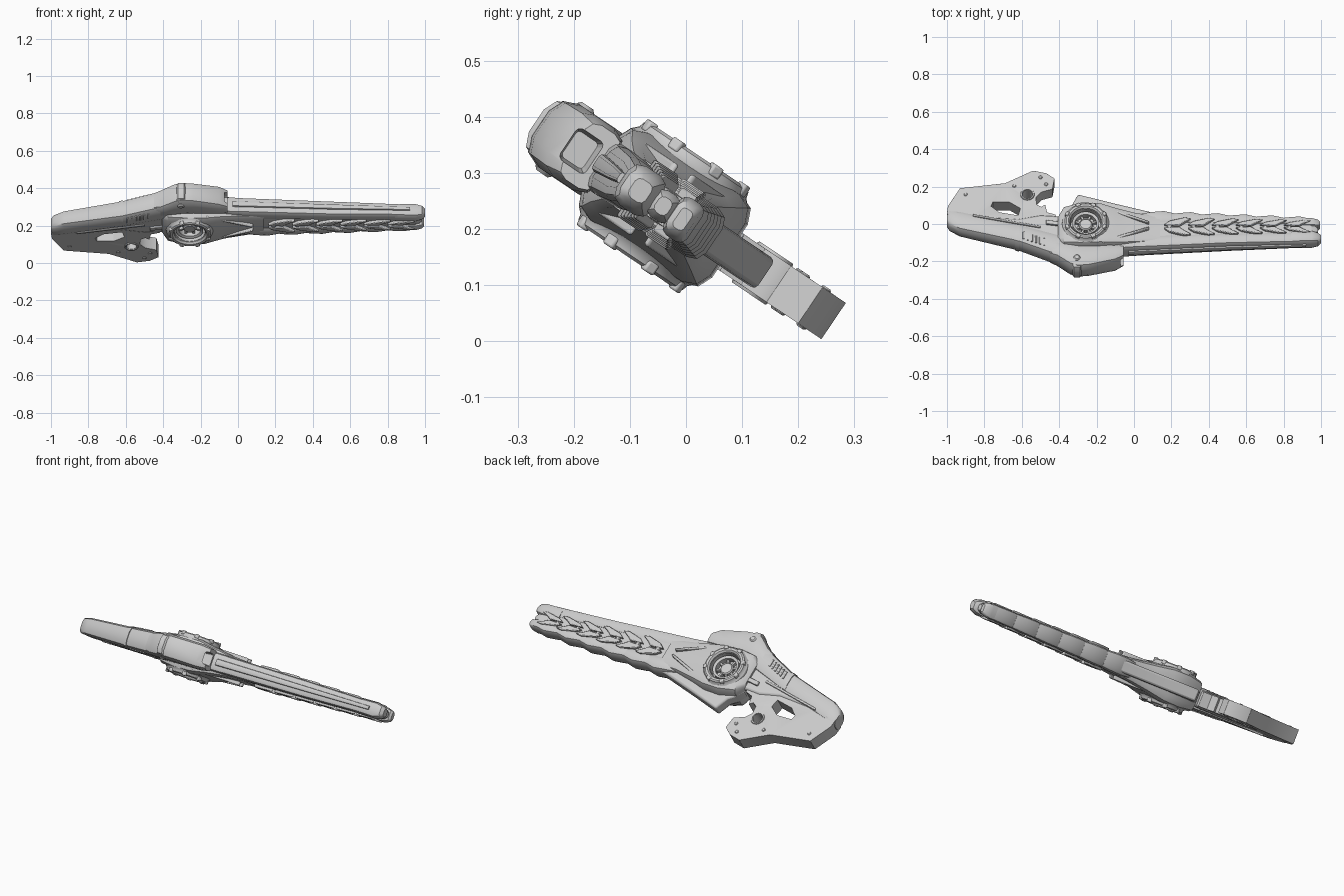
import bpy, bmesh, math
from mathutils import Matrix, Vector

old = bpy.data.objects.get("Cube")
if old:
    bpy.data.objects.remove(old, do_unlink=True)

grey = bpy.data.materials.new("light_grey")
grey.use_nodes = True
grey.diffuse_color = (0.6, 0.6, 0.6, 1)
grey.node_tree.nodes["Principled BSDF"].inputs["Base Color"].default_value = (0.6, 0.6, 0.6, 1)

# Weapon frame: local x along the barrel, local y its "up", local z its thickness
LEAN = math.radians(34)
UP = Vector((0, -math.cos(LEAN), math.sin(LEAN)))
SIDE = Vector((1, 0, 0)).cross(UP)
FRAME = Matrix.Translation(-0.177 * SIDE) @ Matrix((
    (1, 0, 0, 0), (0, UP.y, SIDE.y, 0), (0, UP.z, SIDE.z, 0), (0, 0, 0, 1)))


def finish(name, bm, bevel=0.0, cutters=(), helper=False):
    bmesh.ops.recalc_face_normals(bm, faces=bm.faces)
    mesh = bpy.data.meshes.new(name)
    bm.to_mesh(mesh)
    bm.free()
    mesh.materials.append(grey)
    ob = bpy.data.objects.new(name, mesh)
    bpy.context.scene.collection.objects.link(ob)
    ob.matrix_world = FRAME
    if helper:
        ob.hide_render = True
        ob.hide_set(True)
        return ob
    for c in cutters:
        m = ob.modifiers.new("cut", "BOOLEAN")
        m.operation, m.solver, m.object = "DIFFERENCE", "EXACT", c
    if bevel:
        m = ob.modifiers.new("bevel", "BEVEL")
        m.width, m.segments, m.limit_method = bevel, 2, "ANGLE"
        m.angle_limit = math.radians(40)
    bpy.ops.object.select_all(action="DESELECT")
    ob.select_set(True)
    bpy.context.view_layer.objects.active = ob
    bpy.ops.object.shade_smooth_by_angle(angle=math.radians(32))
    return ob


def plate(name, pts, half, bevel=0.01, z=0.0, **kw):
    """Outline in the side plane, extruded through the thickness."""
    bm = bmesh.new()
    face = bm.faces.new([bm.verts.new((x, u, z - half)) for x, u in pts])
    new = bmesh.ops.extrude_face_region(bm, geom=[face])["geom"]
    bmesh.ops.translate(bm, vec=(0, 0, 2 * half),
                        verts=[v for v in new if isinstance(v, bmesh.types.BMVert)])
    return finish(name, bm, bevel, **kw)


def loft(name, stations, round_off=0.4, **kw):
    """Chamfered box section swept through (x, low, high, half thickness)."""
    bm = bmesh.new()
    rings = []
    for x, lo, hi, h in stations:
        c = round_off * min(h, (hi - lo) / 2)
        m = c * 0.3
        quarter = [(h, c), (h - m, m), (h - c, 0)]
        sec = [(lo + d, w) for w, d in quarter] + [(lo + d, -w) for w, d in quarter[::-1]]
        sec += [(hi - d, -w) for w, d in quarter] + [(hi - d, w) for w, d in quarter[::-1]]
        rings.append([bm.verts.new((x, u, w)) for u, w in sec])
    for a, b in zip(rings, rings[1:]):
        for i in range(len(a)):
            j = (i + 1) % len(a)
            bm.faces.new((a[i], a[j], b[j], b[i]))
    bm.faces.new(rings[0])
    bm.faces.new(rings[-1])
    return finish(name, bm, **kw)


def lathe(name, centre, profile, side=1, steps=40, **kw):
    """Closed (radius, height) profile spun about the thickness axis."""
    bm = bmesh.new()
    rings = []
    for k in range(steps):
        a = math.tau * k / steps
        rings.append([bm.verts.new((centre[0] + r * math.cos(a), centre[1] + r * math.sin(a), side * h))
                      for r, h in profile])
    for k in range(steps):
        a, b = rings[k], rings[(k + 1) % steps]
        for i in range(len(profile)):
            j = (i + 1) % len(profile)
            bm.faces.new((a[i], a[j], b[j], b[i]))
    bmesh.ops.remove_doubles(bm, verts=bm.verts, dist=1e-5)
    return finish(name, bm, **kw)


def disc(name, centre, r, lo, hi, side=1, chamfer=0.006, **kw):
    return lathe(name, centre, [(0, lo), (r, lo), (r, hi - chamfer), (r - chamfer, hi), (0, hi)],
                 side, 24, **kw)


# Lower stock fin with its two openings
slot = plate("stock_slot_cutter", [(-.765, .03), (-.755, .005), (-.665, .005), (-.607, .045),
             (-.62, .09), (-.72, .07)], 0.2, 0, helper=True)
hole = disc("stock_hole_cutter", (-.57, -.045), .027, -.2, .2, helper=True)
plate("stock_fin", [(-1, .08), (-.995, .03), (-.93, -.085), (-.69, -.117), (-.54, -.198),
      (-.47, -.182), (-.425, -.148), (-.436, -.08), (-.495, -.06), (-.525, -.025), (-.52, .02),
      (-.495, .035), (-.475, .02), (-.465, .07), (-.42, .085), (-.38, .2), (-.6, .2), (-.9, .13)],
      0.039, 0.012, cutters=(slot, hole))

# Stock mid section and rounded cheek tube
plate("stock_middle", [(-.97, .065), (-.8, .1), (-.62, .115), (-.5, .09), (-.36, .1),
      (-.34, .29), (-.6, .23), (-.9, .15)], 0.046, 0.012)
loft("cheek_tube", [(-1, .05, .125, .034), (-.985, .045, .15, .042), (-.93, .06, .182, .048),
     (-.62, .145, .268, .057), (-.42, .21, .355, .062), (-.34, .24, .37, .06)], 0.6)
loft("cheek_band", [(-.635, .143, .268, .06), (-.615, .147, .275, .061)], 0.6)
for s in (1, -1):
    for i in range(6):
        x = -.595 + i * .022
        u = .2 + (x + .62) * .4
        plate("cheek_rib", [(x, u), (x + .01, u), (x + .01, u + .045), (x, u + .045)],
              .004, .002, z=s * (.058 + i * .0006))

# Main body, swelling towards the rotor
CENTRE = (-.258, .168)
well = [disc("rotor_well_cutter", CENTRE, .082, .045, .2, s, helper=True) for s in (1, -1)]
plate("body_wing", [(-.4, .09), (-.375, .05), (-.335, .02), (-.3, -.054), (-.12, 0), (.08, .057),
      (.2, .08), (.2, .2), (0, .29), (-.38, .3)], 0.032, 0.01)
loft("body_core", [(-.405, .1, .27, .058), (-.375, .05, .295, .082), (-.28, .025, .305, .095),
     (-.18, .03, .3, .093), (-.09, .055, .29, .076), (.02, .08, .275, .06), (.14, .09, .26, .05)],
     0.4, cutters=well)
loft("body_spine", [(-.42, .23, .35, .05), (-.05, .23, .305, .05), (.02, .22, .3, .05)], 0.5)

# Rotor assembly and trim on both faces
for s in (1, -1):
    lathe("rotor_collar", CENTRE, [(.082, .05), (.132, .05), (.124, .085), (.115, .094), (.112, .105),
          (.104, .11), (.092, .108), (.084, .098)], s)
    disc("rotor_hub", CENTRE, .036, .03, .072, s)
    lathe("rotor_inner_ring", CENTRE, [(.058, .04), (.072, .04), (.072, .084), (.058, .078)], s)
    for k in range(8):
        a = math.tau * (k + .5) / 8
        d, t = Vector((math.cos(a), math.sin(a))), Vector((-math.sin(a), math.cos(a)))
        c = Vector(CENTRE)
        plate("rotor_lug", [c + d * r + t * w for r, w in
              ((.098, -.014), (.117, -.011), (.117, .011), (.098, .014))], .011, .004, z=s * .103)
        plate("rotor_spoke", [c + d * r + t * w for r, w in
              ((.03, -.006), (.062, -.006), (.062, .006), (.03, .006))], .012, .002, z=s * .052)
    # Raised V trim running forward from the rotor
    for u0, u1 in ((.05, .155), (.275, .19)):
        plate("body_trim", [(-.17, u0), (.08, u1 - .006), (.08, u1 + .006), (-.17, u0 + .02)],
              .026, .005, z=s * .05)
    plate("stock_clasp", [(-.47, .13), (-.4, .14), (-.4, .165), (-.47, .155)], .007, .003, z=s * .05)
    plate("stock_rail", [(-.86, .09), (-.5, .165), (-.5, .178), (-.86, .103)], .006, .003, z=s * .047)
    lathe("hole_rim", (-.57, -.045), [(.028, .035), (.04, .035), (.036, .044), (.029, .044)], s, 20)
    for p in ((-.5, -.155), (-.64, -.1), (-.9, -.045), (-.47, -.11)):
        disc("stock_bolt", p, .01, .035, .043, s, .003)

# Upper housing with a square opening facing forward
port = loft("housing_port_cutter", [(-.11, .325, .37, .028), (0, .308, .378, .04)], 0.3, helper=True)
loft("upper_housing", [(-.45, .25, .345, .054), (-.41, .25, .365, .063), (-.34, .265, .42, .067),
     (-.3, .275, .434, .067), (-.24, .28, .428, .067), (-.1, .285, .392, .066),
     (-.055, .29, .36, .058)], 0.6, cutters=(port,))
loft("housing_band", [(-.33, .29, .425, .06), (-.32, .29, .441, .06), (-.29, .29, .441, .06),
     (-.28, .29, .43, .06)], 0.6)
for s in (1, -1):
    disc("housing_knob", (-.305, .38), .018, .055, .073, s)

# Barrel: core web, smooth upper rail and stepped lower rail
loft("barrel_core", [(.0, .09, .27, .046), (.5, .105, .25, .038), (.95, .12, .22, .03)], 0.3)
loft("upper_rail", [(-.06, .225, .3, .048), (.0, .22, .302, .05), (.5, .205, .272, .045),
     (.9, .19, .256, .037), (.985, .195, .25, .028)], 0.55)
loft("rail_ridge", [(-.03, .28, .313, .018), (.5, .26, .282, .014), (.92, .24, .264, .01)], 0.5)
for i in range(6):
    x, t = .06 + i * .145, i / 6
    lo, h = .062 + .038 * t, .052 - .014 * t
    loft("lower_rail", [(x - .03, lo + .014, .138, h * .85), (x + .03, lo + .004, .142, h),
         (x + .1, lo - .004, .144, h), (x + .16, lo + .012, .138, h * .9)], 0.6)

# Overlapping claw scales along the barrel groove
for s in (1, -1):
    for i in range(6):
        x, k = .16 + i * .128, 1 - .06 * i
        c = .172 - .002 * i
        for f in (1, -1):
            plate("barrel_scale", [(x + dx, c + f * du * k) for dx, du in
                  ((0, .01), (.03, .034), (.11, .056), (.145, .05), (.11, .028), (.08, .004))],
                  .012, .004, z=s * (.046 * k + .003))
        disc("scale_pin", (x + .03, c), .014 * k, .02, .058 * k, s, .004)

# Forked muzzle with a central emitter
loft("muzzle_upper", [(.84, .18, .258, .04), (.95, .18, .256, .042), (.985, .19, .25, .032),
     (1, .2, .235, .02)], 0.6)
loft("muzzle_lower", [(.84, .1, .15, .038), (.95, .1, .15, .04), (.985, .106, .148, .03),
     (.995, .115, .138, .02)], 0.6)
loft("muzzle_emitter", [(.86, .14, .195, .032), (.965, .14, .195, .028), (.985, .155, .182, .016)], 0.7)
